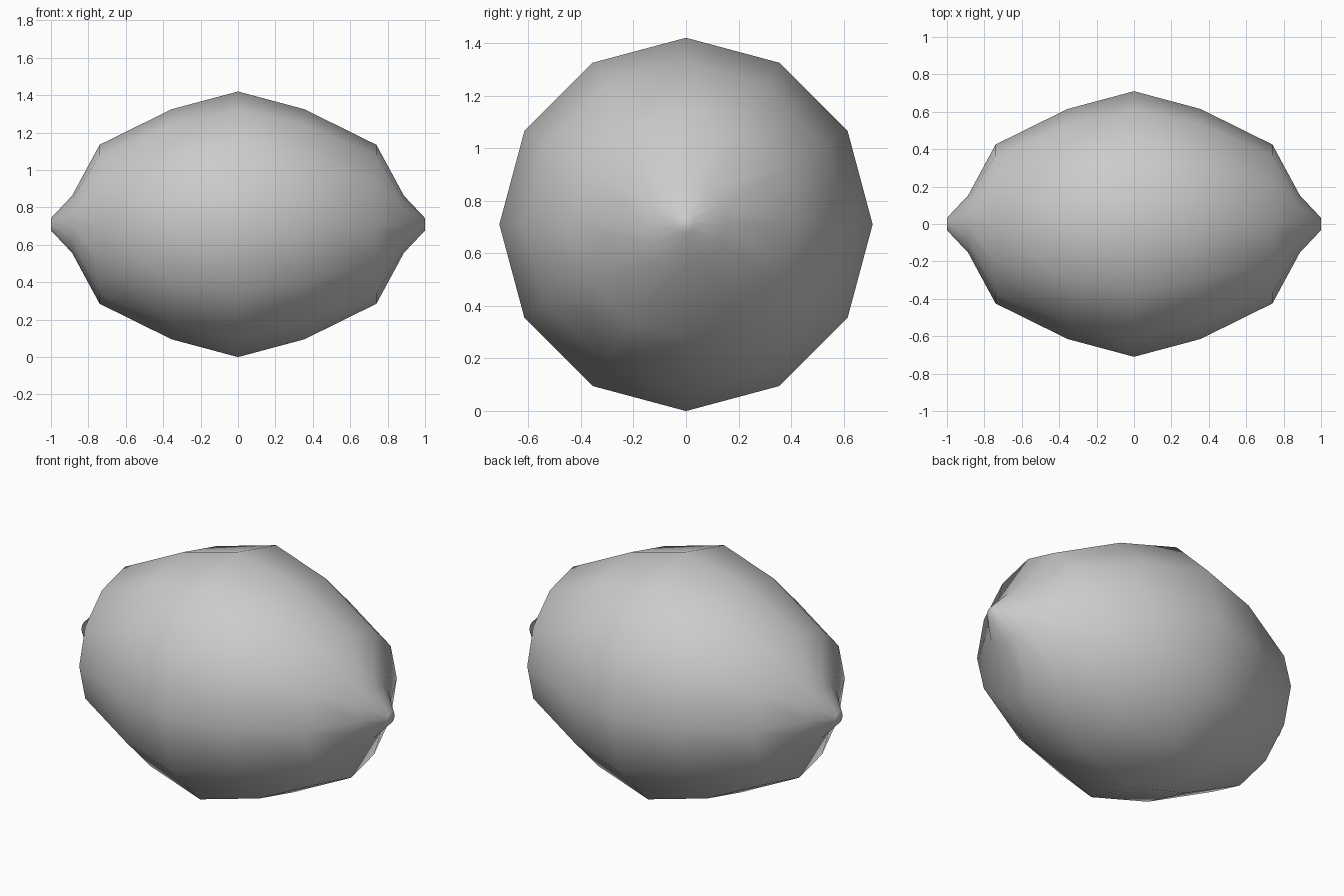
import bpy, bmesh
from math import cos, sin, pi

if "Cube" in bpy.data.objects:
    bpy.data.objects.remove(bpy.data.objects["Cube"])

SIDES = 12
CENTRE_Z = 0.71

# Half profile of the fruit: (distance along x, radius)
half = [(0.0, 0.71), (0.355, 0.615), (0.74, 0.425), (0.887, 0.153), (1.0, 0.033)]
profile = [(-x, r) for x, r in reversed(half[1:])] + half

bm = bmesh.new()

# Rings of the body, lying along x
rings = []
for x, r in profile:
    rings.append([bm.verts.new((x, r * cos(2 * pi * i / SIDES),
                                CENTRE_Z + r * sin(2 * pi * i / SIDES)))
                  for i in range(SIDES)])

# Skin between neighbouring rings
for a, b in zip(rings, rings[1:]):
    for i in range(SIDES):
        j = (i + 1) % SIDES
        bm.faces.new((a[i], a[j], b[j], b[i]))

# Small flat caps on both tips
bm.faces.new(rings[0])
bm.faces.new(rings[-1])
bmesh.ops.recalc_face_normals(bm, faces=bm.faces)
for f in bm.faces:
    f.smooth = True

mesh = bpy.data.meshes.new("lemon")
bm.to_mesh(mesh)
bm.free()
lemon = bpy.data.objects.new("lemon", mesh)
bpy.context.collection.objects.link(lemon)
